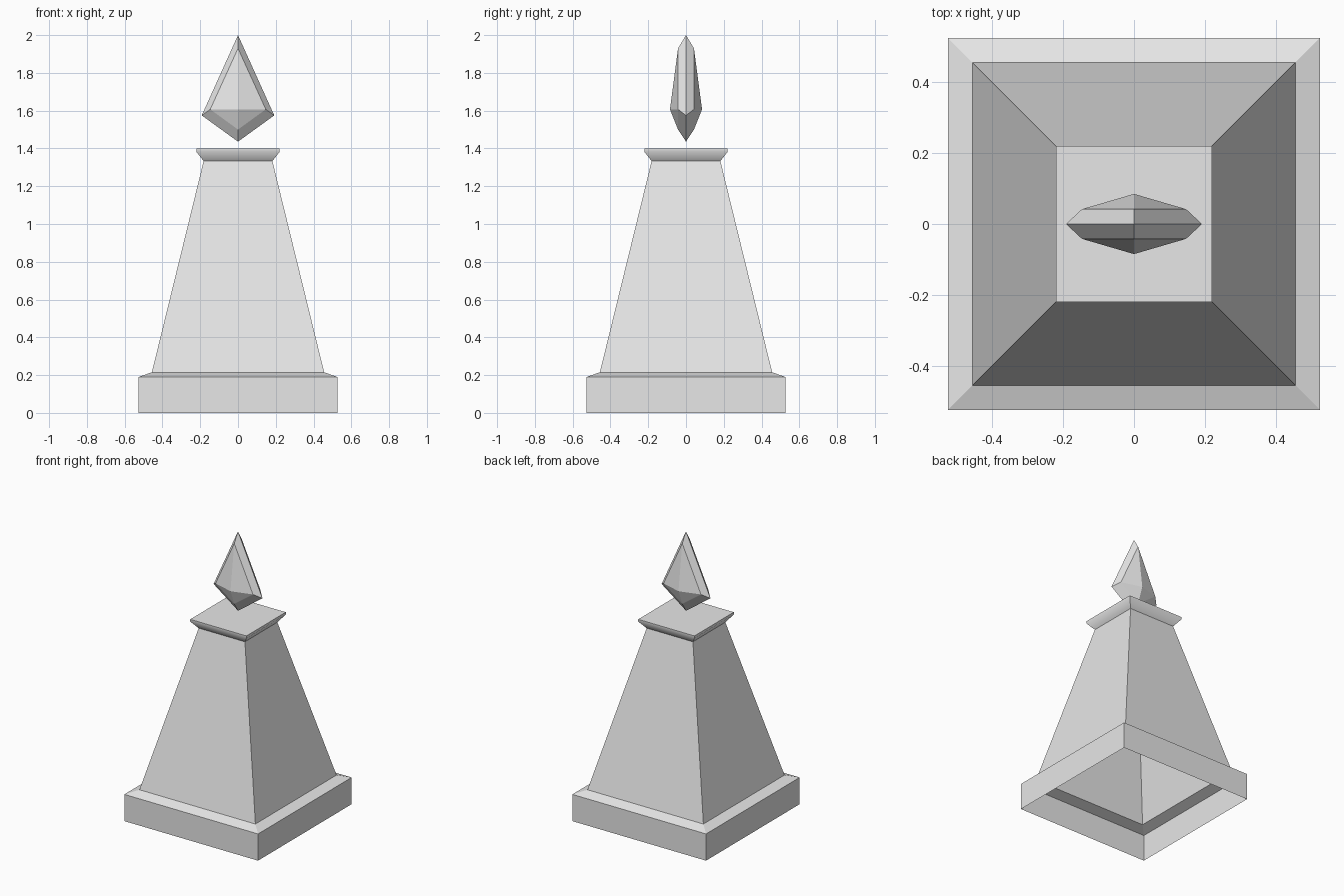
import bpy
import bmesh
from math import radians

cube = bpy.data.objects.get("Cube")
if cube:
    bpy.data.objects.remove(cube, do_unlink=True)

stone = bpy.data.materials.new("light_grey_stone")
stone.use_nodes = True
stone.diffuse_color = (0.8, 0.8, 0.8, 1)
stone.node_tree.nodes["Principled BSDF"].inputs["Base Color"].default_value = (0.8, 0.8, 0.8, 1)


def add_object(name, bm):
    mesh = bpy.data.meshes.new(name)
    bm.to_mesh(mesh)
    bm.free()
    mesh.materials.append(stone)
    obj = bpy.data.objects.new(name, mesh)
    bpy.context.collection.objects.link(obj)
    return obj


def square_loft(name, profile, closed_top=False):
    """Shell of stacked squares, given (half width, height) pairs."""
    bm = bmesh.new()
    corners = [(-1, -1), (1, -1), (1, 1), (-1, 1)]
    rings = [[bm.verts.new((sx * half, sy * half, z)) for sx, sy in corners]
             for half, z in profile]
    for low, high in zip(rings, rings[1:]):
        for i in range(4):
            j = (i + 1) % 4
            bm.faces.new((low[i], low[j], high[j], high[i]))
    if closed_top:
        bm.faces.new(rings[-1])
    return add_object(name, bm)


# Hollow plinth with a shallow sloped ledge, open underneath
square_loft("plinth", [(0.526, 0), (0.526, 0.19), (0.456, 0.215)])

# Tapered shaft
square_loft("shaft", [(0.456, 0.215), (0.182, 1.333)])

# Flared cap with a thin rim, softly shaded under the rim
cap = square_loft("cap", [(0.182, 1.333), (0.221, 1.383), (0.221, 1.4)], closed_top=True)
bpy.ops.object.select_all(action="DESELECT")
cap.select_set(True)
bpy.context.view_layer.objects.active = cap
bpy.ops.object.shade_smooth_by_angle(angle=radians(50))

# Floating crystal: one quarter, mirrored left-right and front-back
bm = bmesh.new()
tip, base, side, shoulder, ridge, chin, corner = [bm.verts.new(p) for p in (
    (0, 0, 2), (0, 0, 1.436), (0.192, 0, 1.575),
    (0, -0.042, 1.93), (0, -0.085, 1.607), (0, -0.042, 1.5),
    (0.147, -0.042, 1.607))]
for face in ((tip, shoulder, corner, side), (shoulder, ridge, corner),
             (ridge, chin, corner), (chin, base, side, corner)):
    bm.faces.new(face)
crystal = add_object("crystal", bm)
mirror = crystal.modifiers.new("mirror_quarters", "MIRROR")
mirror.use_axis = (True, True, False)
